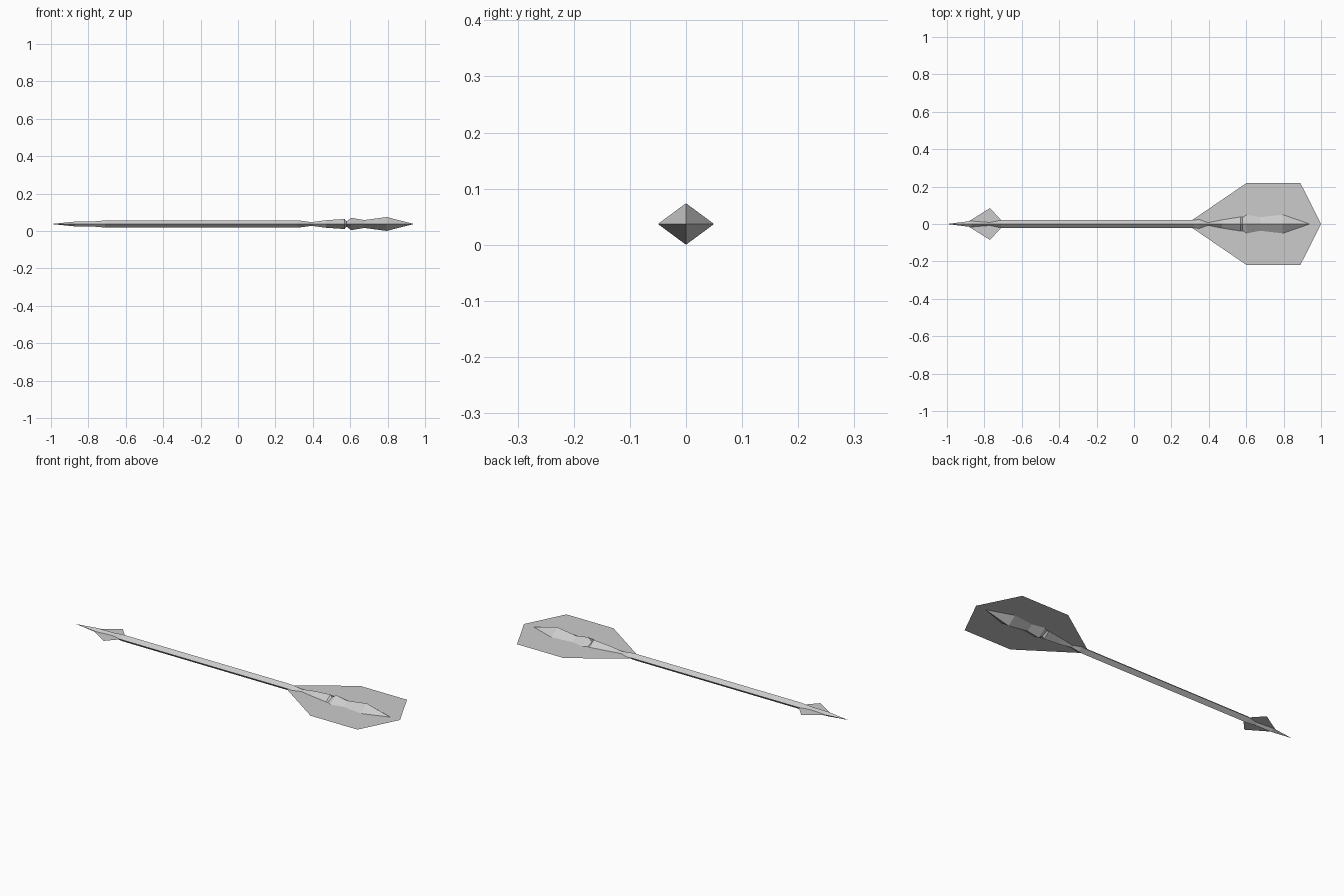
import bpy

cube = bpy.data.objects.get("Cube")
if cube:
    bpy.data.objects.remove(cube, do_unlink=True)

MID = 0.037  # height of the centre line

grey = bpy.data.materials.new("pale_grey")
grey.use_nodes = True
grey.diffuse_color = (0.6, 0.6, 0.6, 1)
grey.node_tree.nodes["Principled BSDF"].inputs["Base Color"].default_value = (0.6, 0.6, 0.6, 1)


def add_object(name, verts, faces):
    mesh = bpy.data.meshes.new(name)
    mesh.from_pydata(verts, [], faces)
    mesh.materials.append(grey)
    obj = bpy.data.objects.new(name, mesh)
    obj.location.z = MID
    bpy.context.collection.objects.link(obj)
    return obj


def diamond_loft(name, stations):
    """Four-sided diamond bar through (x, half width, half height) stations."""
    verts, faces = [], []
    for x, w, h in stations:
        verts += [(x, w, 0), (x, 0, h), (x, -w, 0), (x, 0, -h)]
    for s in range(len(stations) - 1):
        for k in range(4):
            a, b = s * 4 + k, s * 4 + (k + 1) % 4
            faces.append((a, b, b + 4, a + 4))
    obj = add_object(name, verts, faces)
    # close the pointed ends
    mesh = obj.data
    import bmesh
    bm = bmesh.new()
    bm.from_mesh(mesh)
    bmesh.ops.remove_doubles(bm, verts=bm.verts, dist=0.0005)
    bmesh.ops.holes_fill(bm, edges=bm.edges, sides=4)
    bmesh.ops.recalc_face_normals(bm, faces=bm.faces)
    bm.to_mesh(mesh)
    bm.free()
    return obj


def flat_blade(name, outline):
    """Thin sheet mirrored across the centre line."""
    other = [(x, -y) for x, y in reversed(outline) if y > 0]
    loop = [(x, y, 0) for x, y in reversed(outline + other)]
    return add_object(name, loop, [tuple(range(len(loop)))])


# Long shaft, tapering into the spear head
diamond_loft("shaft", [
    (-0.71, 0.021, 0.019), (0.32, 0.021, 0.019),
    (0.35, 0.024, 0.016), (0.405, 0.004, 0.008)])

# Rear spike
diamond_loft("rear_spike", [
    (-1.0, 0, 0), (-0.87, 0.016, 0.013), (-0.77, 0.008, 0.014),
    (-0.71, 0.021, 0.019)])

# Spear head with a notched collar
diamond_loft("spear_head", [
    (0.38, 0.004, 0.008), (0.47, 0.022, 0.020), (0.57, 0.038, 0.027),
    (0.58, 0.036, 0.014), (0.605, 0.050, 0.033), (0.675, 0.036, 0.021),
    (0.795, 0.050, 0.037), (0.94, 0, 0)])

# Broad front sheet and small rear sheet
flat_blade("front_blade", [(0.31, 0.02), (0.60, 0.218), (0.89, 0.218), (1.0, 0)])
flat_blade("rear_blade", [(-0.89, 0.01), (-0.77, 0.085), (-0.71, 0.02)])
